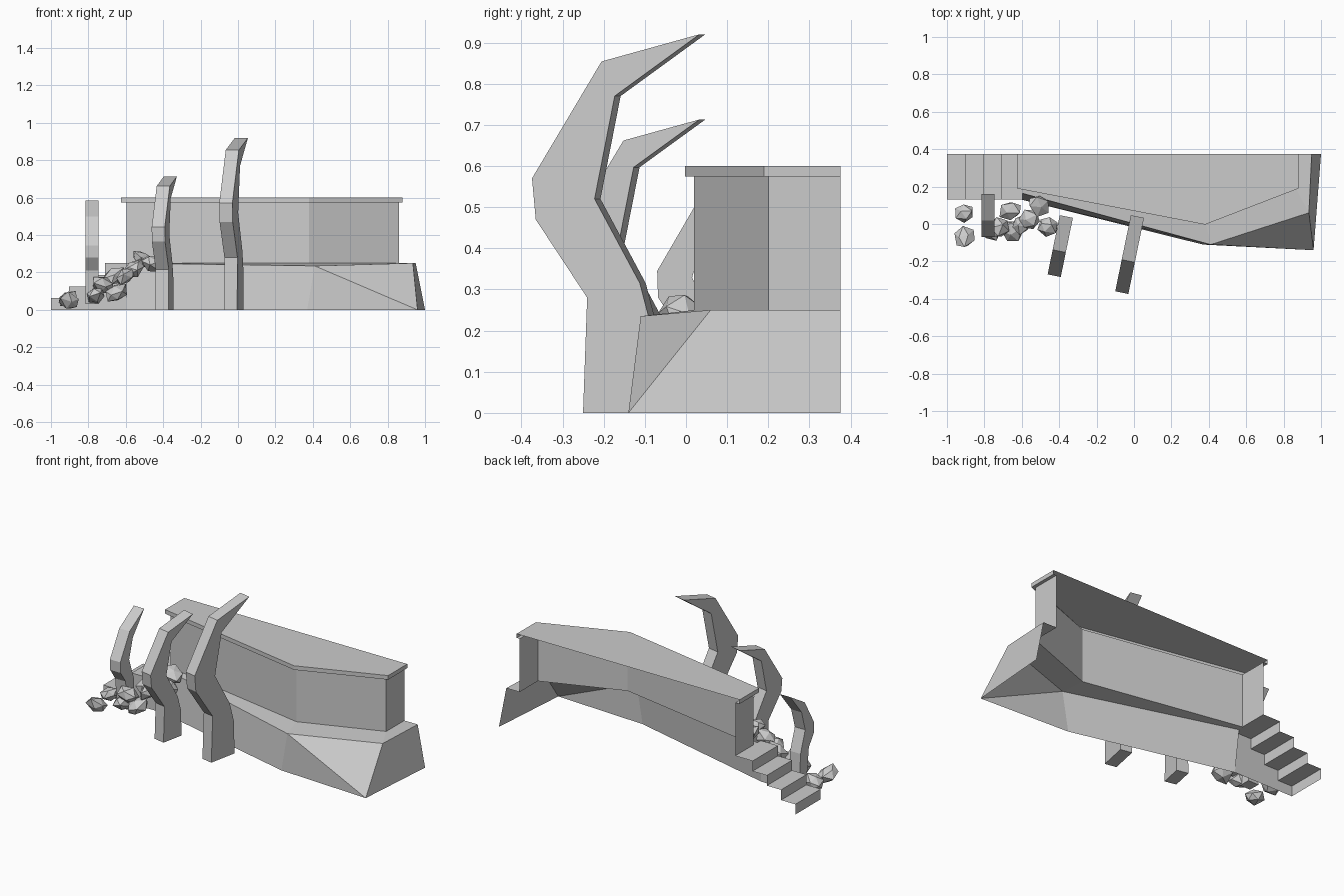
import bpy, bmesh, math, random
from mathutils import Vector, Matrix

random.seed(7)
old = bpy.data.objects.get("Cube")
if old:
    bpy.data.objects.remove(old, do_unlink=True)

stone = bpy.data.materials.new("grey stone")
stone.use_nodes = True
GREY = (0.6, 0.6, 0.6, 1)
stone.diffuse_color = GREY
stone.node_tree.nodes["Principled BSDF"].inputs["Base Color"].default_value = GREY

BACK = 0.375


def finish(name, bm, fix_normals=False):
    if fix_normals:
        bmesh.ops.recalc_face_normals(bm, faces=bm.faces)
    mesh = bpy.data.meshes.new(name)
    bm.to_mesh(mesh)
    bm.free()
    mesh.materials.append(stone)
    obj = bpy.data.objects.new(name, mesh)
    bpy.context.collection.objects.link(obj)
    return obj


def at_height(outline, z):
    return [(x, y, z) for x, y in outline]


def strip(bm, lower, upper):
    """Join two matching lines of points with a band of faces."""
    low = [bm.verts.new(p) for p in lower]
    up = [bm.verts.new(p) for p in upper]
    for i in range(len(low) - 1):
        bm.faces.new((low[i], low[i + 1], up[i + 1], up[i]))


def polygon(bm, points):
    return bm.faces.new([bm.verts.new(p) for p in points])


# Outlines of the hollow, open-backed body
wall_line = [(-0.595, BACK), (-0.595, 0.2), (0.38, 0.02), (0.86, 0.2), (0.86, BACK)]
lid_line = [(-0.625, BACK), (-0.625, 0.19), (0.38, -0.003), (0.88, 0.19), (0.88, BACK)]
WALL_Z, LID_Z, TOP_Z = 0.25, 0.575, 0.6

# Wall
bm = bmesh.new()
strip(bm, at_height(wall_line, WALL_Z), at_height(wall_line, LID_Z))
finish("wall", bm)

# Lid: underside lip, rim and top
bm = bmesh.new()
strip(bm, at_height(wall_line, LID_Z), at_height(lid_line, LID_Z))
strip(bm, at_height(lid_line, LID_Z), at_height(lid_line, TOP_Z))
polygon(bm, at_height(lid_line, TOP_Z))
finish("lid", bm)

# Base with a faceted right corner, and the ledge around the wall
foot = [(-0.6, 0.13, 0), (0.37, -0.11, 0), (0.96, -0.14, 0), (1, BACK, 0)]
rim = [(-0.6, 0.165, 0.25), (0.41, -0.11, 0.235), (0.935, 0.06, 0.25), (0.95, BACK, 0.25)]
bm = bmesh.new()
strip(bm, foot[:2], rim[:2])
polygon(bm, (foot[1], foot[2], rim[1]))
polygon(bm, (foot[2], rim[2], rim[1]))
strip(bm, foot[2:], rim[2:])
strip(bm, rim, at_height(wall_line[1:], WALL_Z))
finish("base", bm)

# Steps
profile = [(-1, 0)]
for i in range(4):
    x, z = -1 + 0.096 * i, 0.0625 * (i + 1)
    profile += [(x, z), (x + 0.096 if i < 3 else -0.595, z)]
bm = bmesh.new()
strip(bm, [(x, 0.13, z) for x, z in profile], [(x, BACK, z) for x, z in profile])
polygon(bm, [(x, 0.13, z) for x, z in [(-0.595, 0)] + profile[::-1]])
finish("steps", bm)


# Curved ribs
def rib(name, points, x, tilt):
    """Extrude a side profile sideways and shear it along the ground."""
    half = 0.035
    bm = bmesh.new()
    face = polygon(bm, [(x - half + tilt * y, y + half * tilt, z) for y, z in points])
    side = bmesh.ops.extrude_face_region(bm, geom=[face])
    moved = [v for v in side["geom"] if isinstance(v, bmesh.types.BMVert)]
    bmesh.ops.translate(bm, verts=moved, vec=(2 * half, -2 * half * tilt, 0))
    finish(name, bm, True)


big = [(-0.243, 0), (-0.233, 0.28), (-0.358, 0.47), (-0.367, 0.57), (-0.198, 0.854), (0.04, 0.92),
       (-0.166, 0.77), (-0.215, 0.52), (-0.105, 0.315), (-0.075, 0.2), (-0.07, 0)]
small = [(0, 0.03), (-0.02, 0.21), (-0.068, 0.28), (-0.07, 0.345), (0.02, 0.5), (0.16, 0.585),
         (0.05, 0.45), (0.015, 0.33), (0.06, 0.2), (0.07, 0.03)]
rib("large_rib", big, 0.01, 0.205)
rib("middle_rib", [(0.04 + 0.777 * (y - 0.04), 0.775 * z) for y, z in big], -0.37, 0.205)
rib("small_rib", small, -0.78, 0)

# Rubble beside the steps
rocks = [(-0.91, 0.06, 0.06), (-0.9, -0.07, 0.05), (-0.76, -0.03, 0.08), (-0.72, -0.02, 0.13),
         (-0.66, 0.07, 0.18), (-0.65, -0.04, 0.09), (-0.6, 0, 0.18), (-0.56, 0.02, 0.22),
         (-0.51, 0.1, 0.27), (-0.46, -0.01, 0.25)]
for number, place in enumerate(rocks, 1):
    bm = bmesh.new()
    bmesh.ops.create_icosphere(bm, subdivisions=1, radius=1)
    for v in bm.verts:
        v.co *= random.uniform(0.8, 1.2)
    turn = Matrix.Rotation(random.uniform(0, math.tau), 4, "Z") @ Matrix.Rotation(0.5, 4, "Y")
    size = Matrix.Diagonal((0.068, 0.055, 0.044, 1))
    bm.transform(Matrix.Translation(place) @ turn @ size)
    for v in bm.verts:
        v.co.z = max(v.co.z, 0)
    finish(f"rock_{number}", bm, True)

# Scratches cut across the lid, drawn as thin tapering plates
scratches = [((0.09, 0.2), (0.6, 0.37)), ((0.21, 0.37), (0.41, 0.14)), ((0.17, 0.345), (0.55, 0.22)),
             ((0.41, 0.14), (0.42, 0.37)), ((0.09, 0.2), (0.27, 0.37))]
bm = bmesh.new()
for start, end in scratches:
    a, b = Vector((*start, TOP_Z + 0.002)), Vector((*end, TOP_Z + 0.002))
    across = (b - a).cross(Vector((0, 0, 1))).normalized() * 0.008
    middle = (a + b) / 2
    polygon(bm, (a, middle + across, b, middle - across))
finish("lid_scratches", bm)
